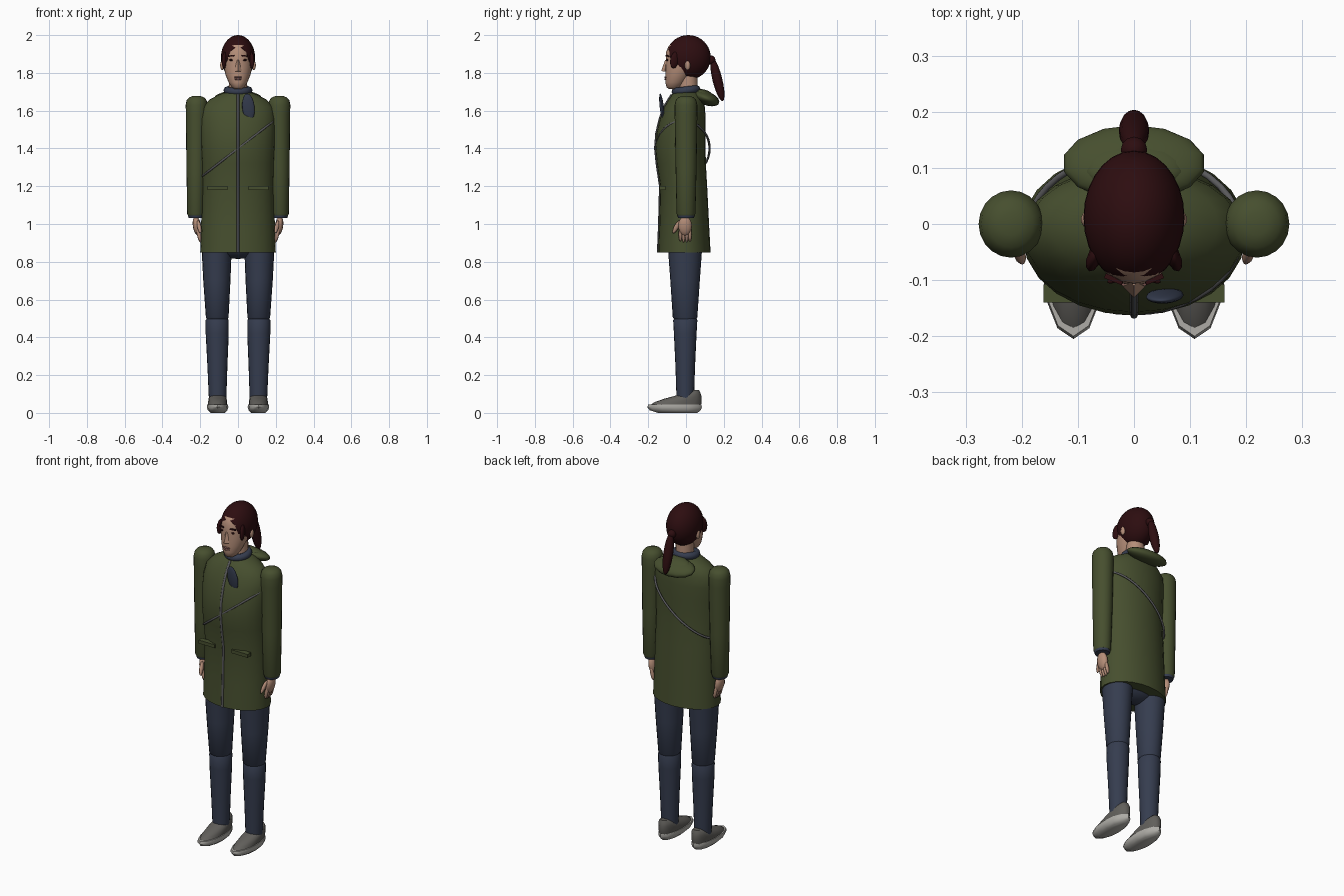
import bpy, bmesh, math
from mathutils import Vector

if "Cube" in bpy.data.objects:
    bpy.data.objects.remove(bpy.data.objects["Cube"])


def material(name, r, g, b):
    m = bpy.data.materials.new(name)
    m.use_nodes = True
    m.diffuse_color = (r, g, b, 1)
    bsdf = m.node_tree.nodes["Principled BSDF"]
    bsdf.inputs["Base Color"].default_value = (r, g, b, 1)
    bsdf.inputs["Roughness"].default_value = 0.8
    return m


OLIVE = material("olive cloth", .062, .078, .028)
NAVY = material("navy denim", .036, .046, .078)
SKIN = material("skin", .46, .27, .19)
HAIR = material("dark auburn hair", .026, .004, .005)
SHOE = material("grey shoe", .12, .115, .105)
SOLE = material("pale sole", .42, .41, .38)
TRIM = material("grey trim", .10, .10, .105)
LIP = material("muted lip", .24, .11, .10)


def finish(obj, mat, angle=50):
    obj.data.materials.append(mat)
    bpy.ops.object.select_all(action='DESELECT')
    obj.select_set(True)
    bpy.context.view_layer.objects.active = obj
    bpy.ops.object.shade_smooth_by_angle(angle=math.radians(angle))
    return obj


def new_object(name, bm, mat):
    mesh = bpy.data.meshes.new(name)
    bmesh.ops.recalc_face_normals(bm, faces=bm.faces)
    bm.to_mesh(mesh)
    bm.free()
    obj = bpy.data.objects.new(name, mesh)
    bpy.context.collection.objects.link(obj)
    return finish(obj, mat)


def loft(name, rings, mat, seg=20):
    """Rings are (z, centre x, half width, front y, back y)."""
    bm = bmesh.new()
    loops = []
    for z, cx, rx, y0, y1 in rings:
        angles = [2 * math.pi * i / seg for i in range(seg)]
        loops.append([bm.verts.new((cx + rx * math.cos(a),
                                    (y0 + y1) / 2 + (y1 - y0) / 2 * math.sin(a), z))
                      for a in angles])
    for low, high in zip(loops, loops[1:]):
        for i in range(seg):
            j = (i + 1) % seg
            bm.faces.new((low[i], low[j], high[j], high[i]))
    bm.faces.new(loops[0][::-1])
    bm.faces.new(loops[-1])
    return new_object(name, bm, mat)


def ball(name, loc, size, mat, rot=(0, 0, 0), seg=16):
    bpy.ops.mesh.primitive_uv_sphere_add(segments=seg, ring_count=seg * 3 // 4,
                                         location=loc, rotation=rot)
    obj = bpy.context.object
    obj.name = name
    obj.scale = size
    return finish(obj, mat)


def box(name, loc, size, mat, rot=(0, 0, 0)):
    bpy.ops.mesh.primitive_cube_add(size=1, location=loc, rotation=rot)
    obj = bpy.context.object
    obj.name = name
    obj.scale = size
    return finish(obj, mat, 30)


def tube(name, points, radius, mat, cyclic=False):
    curve = bpy.data.curves.new(name, 'CURVE')
    curve.dimensions = '3D'
    curve.bevel_depth = radius
    curve.bevel_resolution = 2
    curve.use_fill_caps = True
    line = curve.splines.new('POLY')
    line.points.add(len(points) - 1)
    for p, co in zip(line.points, points):
        p.co = (*co, 1)
    line.use_cyclic_u = cyclic
    curve.materials.append(mat)
    obj = bpy.data.objects.new(name, curve)
    bpy.context.collection.objects.link(obj)
    return obj


# Coat body
coat = [(.85, 0, .2, -.148, .13), (1.0, 0, .195, -.142, .122),
        (1.2, 0, .19, -.137, .112), (1.32, 0, .192, -.155, .105),
        (1.4, 0, .196, -.163, .104), (1.48, 0, .198, -.157, .104),
        (1.56, 0, .198, -.138, .104), (1.62, 0, .188, -.115, .1),
        (1.66, 0, .15, -.092, .09), (1.685, 0, .1, -.075, .08),
        (1.7, 0, .06, -.058, .062)]
loft("coat", coat, OLIVE, 24)

# Zip down the front
tube("zip", [(0, r[3] + .001, r[0]) for r in coat[:-1]], .007, TRIM)

# Shoulder strap, a slanted loop around the chest
loop = [2 * math.pi * i / 40 for i in range(40)]
tube("strap", [(.19 * math.cos(a), -.016 + .141 * math.sin(a), 1.4 + .147 * math.cos(a))
               for a in loop], .006, TRIM, True)

# Hood folded behind the neck
ball("hood", (0, .108, 1.665), (.128, .072, .036), OLIVE, (-.35, 0, 0), 14)
ball("hood_fold", (0, .1, 1.685), (.09, .05, .025), OLIVE, (-.35, 0, 0), 14)

# Scarf around the neck and its hanging end
bpy.ops.mesh.primitive_torus_add(location=(0, 0, 1.707), major_radius=.056, minor_radius=.021,
                                 major_segments=24, minor_segments=8, rotation=(.12, 0, 0))
bpy.context.object.name = "scarf"
finish(bpy.context.object, NAVY)
ball("scarf_end", (.055, -.128, 1.618), (.033, .011, .073), NAVY, (.12, -.1, 0))

# Hips
ball("hips", (0, -.005, .9), (.15, .09, .085), NAVY)

for side, s in (("left", 1), ("right", -1)):
    # Sleeve, cuff and pocket
    loft(side + "_sleeve", [(1.045, s * .223, .042, -.046, .046), (1.055, s * .223, .046, -.05, .05),
                            (1.3, s * .221, .052, -.055, .056), (1.58, s * .219, .057, -.06, .06),
                            (1.63, s * .219, .058, -.06, .06), (1.655, s * .219, .053, -.054, .054),
                            (1.67, s * .219, .04, -.042, .042), (1.678, s * .219, .02, -.02, .02)], OLIVE)
    loft(side + "_cuff", [(1.032, s * .223, .038, -.042, .042), (1.05, s * .223, .043, -.047, .047)], NAVY)
    box(side + "_pocket", (s * .108, -.124, 1.19), (.106, .032, .02), OLIVE)

    # Hand with fingers and thumb
    ball(side + "_palm", (s * .217, -.005, .99), (.022, .036, .052), SKIN, (0, s * .15, 0), 12)
    for i in range(4):
        y = -.03 + .017 * i
        drop = .048 - .006 * abs(i - 1.5)
        ball(f"{side}_finger_{i + 1}", (s * .207, y, .945), (.011, .0095, drop), SKIN, (0, s * .2, 0), 8)
    ball(side + "_thumb", (s * .205, -.05, .985), (.011, .013, .04), SKIN, (-.5, s * .2, 0), 8)

    # Trouser leg in two sections
    loft(side + "_thigh", [(.49, s * .11, .052, -.055, .05), (.505, s * .11, .06, -.07, .06),
                           (.7, s * .112, .072, -.083, .073), (.88, s * .113, .08, -.096, .086)], NAVY)
    loft(side + "_shin", [(.07, s * .108, .046, -.05, .042), (.25, s * .109, .053, -.056, .048),
                          (.42, s * .11, .061, -.064, .056), (.49, s * .11, .061, -.068, .06),
                          (.51, s * .11, .05, -.055, .05)], NAVY)

    # Shoe
    loft(side + "_sole", [(0, s * .108, .038, -.15, .06), (.014, s * .108, .052, -.192, .078),
                          (.03, s * .108, .057, -.205, .084), (.044, s * .108, .055, -.2, .082)], SOLE, 12)
    loft(side + "_shoe", [(.042, s * .108, .05, -.188, .08), (.058, s * .108, .05, -.165, .083),
                          (.075, s * .108, .048, -.115, .083), (.09, s * .108, .044, -.06, .081),
                          (.105, s * .108, .037, -.01, .077), (.12, s * .108, .022, .035, .07)], SHOE, 16)

    # Ear, eye and brow
    ball(side + "_ear", (s * .084, .008, 1.84), (.011, .015, .026), SKIN, (0, 0, 0), 10)
    ball(side + "_eye", (s * .036, -.099, 1.868), (.013, .006, .005), HAIR, (0, 0, -s * .4), 8)
    box(side + "_brow", (s * .036, -.0985, 1.89), (.034, .009, .007), HAIR, (0, s * .1, s * .38))
    # Lock of hair beside the face
    ball(side + "_lock", (s * .071, -.06, 1.868), (.013, .025, .045), HAIR, (-.2, 0, s * .35), 10)

# Neck and face
loft("neck", [(1.66, 0, .05, -.04, .062), (1.8, 0, .048, -.04, .06)], SKIN)
loft("face", [(1.716, 0, .02, -.092, -.045), (1.724, 0, .033, -.103, -.025),
              (1.75, 0, .05, -.109, .0), (1.79, 0, .066, -.109, .03),
              (1.83, 0, .075, -.109, .06), (1.87, 0, .078, -.107, .08),
              (1.91, 0, .076, -.106, .09), (1.945, 0, .066, -.09, .085),
              (1.97, 0, .045, -.06, .06)], SKIN, 24)

# Nose: a narrow wedge
bpy.ops.mesh.primitive_cone_add(vertices=4, radius1=.02, radius2=.006, depth=.062,
                                location=(0, -.108, 1.838), rotation=(-.12, 0, 0))
bpy.context.object.name = "nose"
finish(bpy.context.object, SKIN, 30)

# Mouth
ball("upper_lip", (0, -.107, 1.777), (.024, .008, .005), LIP, (0, 0, 0), 10)
ball("lower_lip", (0, -.107, 1.767), (.02, .008, .006), LIP, (0, 0, 0), 10)

# Hair cap: an egg trimmed along a slanted nape line, opened for the face
bm = bmesh.new()
bmesh.ops.create_uvsphere(bm, u_segments=28, v_segments=20, radius=1)
for v in bm.verts:
    v.co = Vector((v.co.x * .09, v.co.y * .119 + .012, v.co.z * .118 + 1.882))
cut = bmesh.ops.bisect_plane(bm, geom=bm.verts[:] + bm.edges[:] + bm.faces[:],
                             plane_co=(0, 0, 1.785), plane_no=(0, -.45, -1), clear_outer=True)
bmesh.ops.holes_fill(bm, edges=[e for e in bm.edges if e.is_boundary])
hair = new_object("hair", bm, HAIR)
cutter = ball("face_cutter", (0, -.13, 1.845), (.07, .09, .098), HAIR, (0, 0, 0), 24)
cutter.hide_render = True
cutter.hide_set(True)
opening = hair.modifiers.new("face opening", 'BOOLEAN')
opening.operation = 'DIFFERENCE'
opening.object = cutter

# Ponytail with its tie
ball("hair_tie", (0, .132, 1.868), (.024, .024, .024), HAIR, (0, 0, 0), 12)
ball("ponytail", (0, .166, 1.765), (.027, .026, .118), HAIR, (.24, 0, 0), 14)
